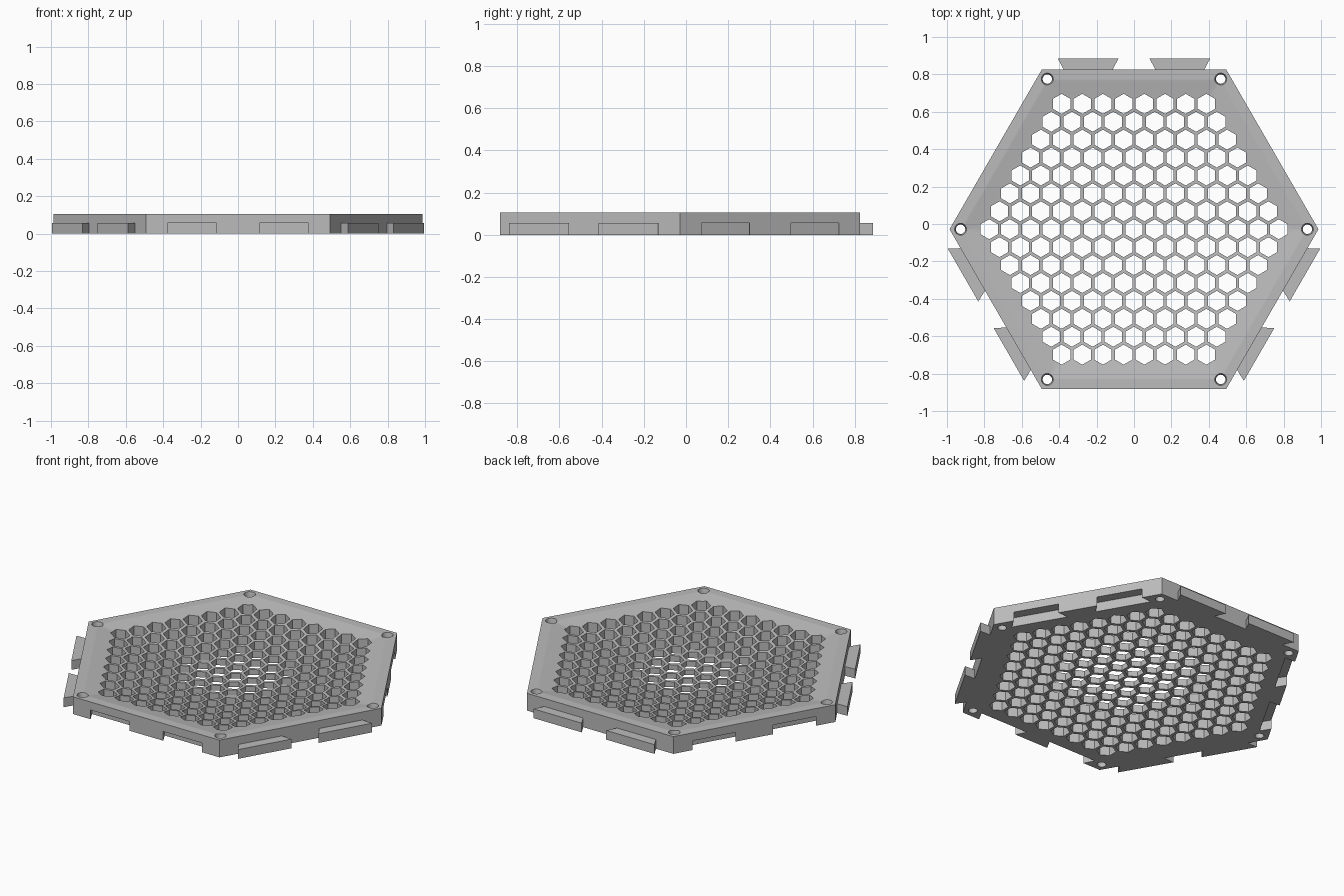
import bpy, bmesh, math
from mathutils import Matrix, Vector

if "Cube" in bpy.data.objects:
    bpy.data.objects.remove(bpy.data.objects["Cube"], do_unlink=True)

CENTRE_Y = -0.028
APOTHEM = 0.854
HEIGHT = 0.105
BOWL_APOTHEM = 0.80
FLOOR = 0.03
JOINT_HEIGHT = 0.056
JOINT_DEPTH = 0.06
PITCH = 0.1106
RINGS = 7

grey = bpy.data.materials.new("plain grey")
grey.use_nodes = True
grey.diffuse_color = (0.5, 0.5, 0.5, 1)
grey.node_tree.nodes["Principled BSDF"].inputs["Base Color"].default_value = (0.5, 0.5, 0.5, 1)


def polygon(radius, sides, turn=0.0):
    return [Vector((radius * math.cos(turn + math.tau * i / sides),
                    radius * math.sin(turn + math.tau * i / sides), 0)) for i in range(sides)]


def add_loft(bm, sections):
    """Closed solid through a list of (outline, height) sections."""
    loops = [[bm.verts.new((p.x, p.y, z)) for p in outline] for outline, z in sections]
    n = len(loops[0])
    for low, high in zip(loops, loops[1:]):
        for i in range(n):
            j = (i + 1) % n
            bm.faces.new((low[i], low[j], high[j], high[i]))
    bm.faces.new(loops[0][::-1])
    bm.faces.new(loops[-1])


def make_object(name, bm):
    bmesh.ops.recalc_face_normals(bm, faces=bm.faces)
    mesh = bpy.data.meshes.new(name)
    bm.to_mesh(mesh)
    bm.free()
    mesh.materials.append(grey)
    obj = bpy.data.objects.new(name, mesh)
    obj.location.y = CENTRE_Y
    bpy.context.collection.objects.link(obj)
    return obj


def dovetail(side_angle, offset, direction):
    """Outline of a joint that widens away from the edge (1 outward, -1 inward)."""
    near, far = 0.131, 0.163
    end = APOTHEM + direction * JOINT_DEPTH
    points = [(APOTHEM, offset - near), (end, offset - far),
              (end, offset + far), (APOTHEM, offset + near)]
    if direction < 0:
        # carry the mouth past the edge for a clean cut
        points = [(APOTHEM + 0.02, offset - near)] + points + [(APOTHEM + 0.02, offset + near)]
    turn = Matrix.Rotation(math.radians(side_angle), 3, 'Z')
    return [turn @ Vector((x, y, 0)) for x, y in points]


# Hexagonal tray body with a shallow bowl in its top
to_radius = 1 / math.cos(math.pi / 6)
sections = [(polygon(APOTHEM * to_radius, 6), 0), (polygon(APOTHEM * to_radius, 6), HEIGHT)]
for step in range(8, 0, -1):
    t = step / 8
    sections.append((polygon(BOWL_APOTHEM * t * to_radius, 6),
                     FLOOR + (HEIGHT - FLOOR) * t * t))
bm = bmesh.new()
add_loft(bm, sections)
tray = make_object("honeycomb_tray", bm)

# Honeycomb holes
honeycomb = bmesh.new()
for q in range(-RINGS, RINGS + 1):
    for r in range(-RINGS, RINGS + 1):
        if abs(q + r) <= RINGS:
            place = Vector((PITCH * (q + r / 2), PITCH * r * math.sqrt(3) / 2, 0))
            outline = [p + place for p in polygon(0.0535, 6, math.pi / 6)]
            add_loft(honeycomb, [(outline, -0.1), (outline, 0.2)])

# Tapered round holes at the corners
screws = bmesh.new()
for place in polygon(0.927, 6):
    top = [p + place for p in polygon(0.032, 24)]
    bottom = [p + place for p in polygon(0.025, 24)]
    add_loft(screws, [(bottom, -0.05), (bottom, HEIGHT - 0.03), (top, HEIGHT), (top, 0.2)])

# Dovetail slots on three sides, open at the bottom
slots = bmesh.new()
for angle in (-90, 30, 150):
    for offset in (-0.245, 0.245):
        outline = dovetail(angle, offset, -1)
        add_loft(slots, [(outline, -0.05), (outline, JOINT_HEIGHT)])

for name, cutter_mesh in (("honeycomb_cutter", honeycomb), ("screw_hole_cutter", screws),
                          ("slot_cutter", slots)):
    cutter = make_object(name, cutter_mesh)
    cut = tray.modifiers.new(name, 'BOOLEAN')
    cut.operation = 'DIFFERENCE'
    cut.solver = 'EXACT'
    cut.object = cutter
    bpy.context.view_layer.objects.active = tray
    bpy.ops.object.modifier_apply(modifier=name)
    cutter.hide_render = True
    bpy.data.objects.remove(cutter, do_unlink=True)

# Soft bowl, crisp edges elsewhere
bpy.ops.object.select_all(action='DESELECT')
tray.select_set(True)
bpy.context.view_layer.objects.active = tray
bpy.ops.object.shade_smooth_by_angle(angle=math.radians(20))

# Dovetail tabs on the other three sides
for side, angle in (("back", 90), ("front_left", -30), ("front_right", 210)):
    for number, offset in enumerate((-0.245, 0.245), 1):
        bm = bmesh.new()
        outline = dovetail(angle, offset, 1)
        add_loft(bm, [(outline, 0), (outline, JOINT_HEIGHT)])
        make_object(f"{side}_tab_{number}", bm)
